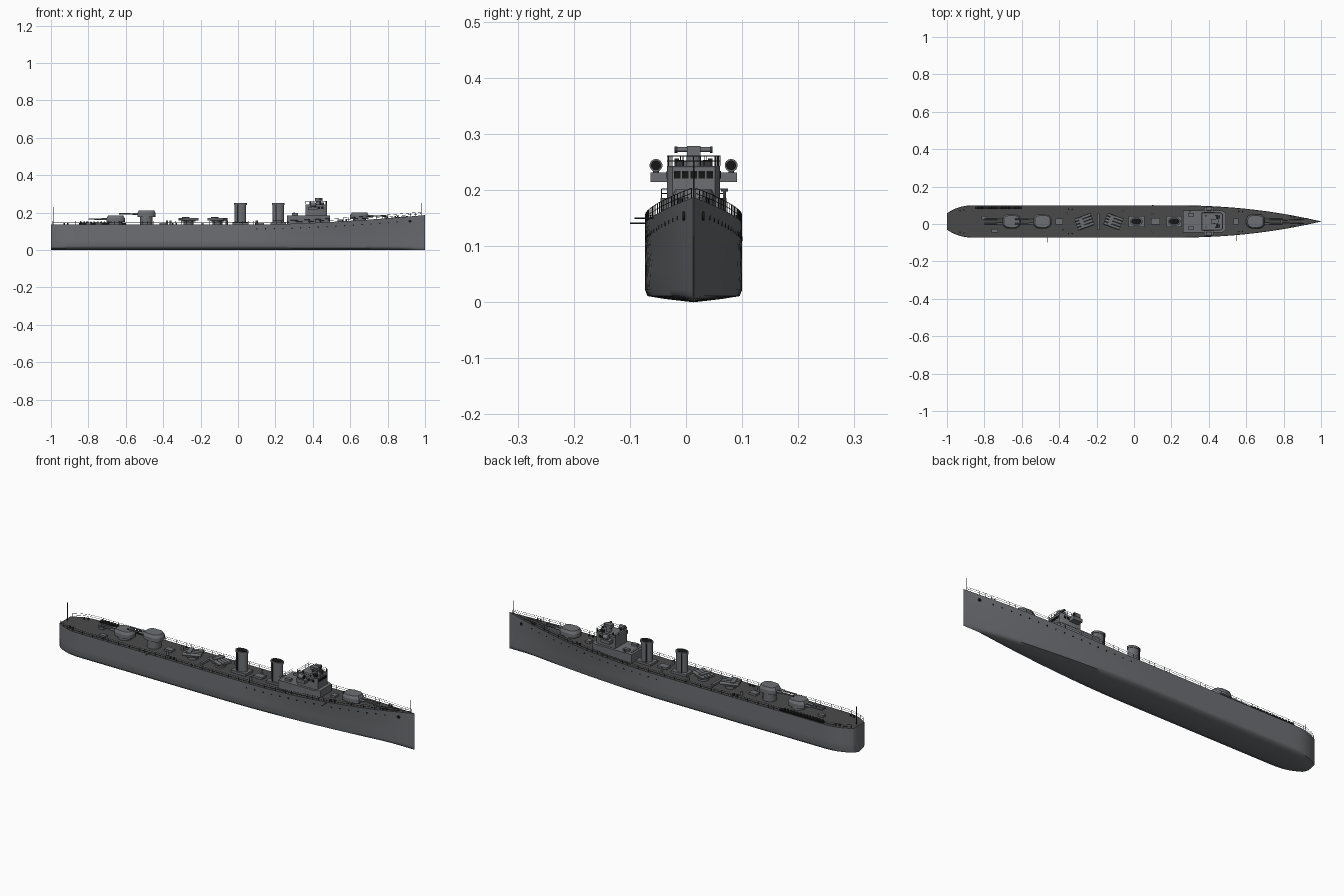
import bpy, bmesh, math
from mathutils import Matrix, Vector

if "Cube" in bpy.data.objects:
    bpy.data.objects.remove(bpy.data.objects["Cube"])

CY = 0.0135   # centreline of the ship
HALF = 0.0865  # half beam


def material(name, rgb):
    m = bpy.data.materials.new(name)
    m.use_nodes = True
    m.diffuse_color = (*rgb, 1)
    m.node_tree.nodes["Principled BSDF"].inputs["Base Color"].default_value = (*rgb, 1)
    return m


GREY = material("hull grey", (0.15, 0.157, 0.17))
DECK = material("deck grey", (0.068, 0.068, 0.068))
DARK = material("dark metal", (0.035, 0.036, 0.038))
BLACK = material("black", (0.008, 0.008, 0.008))


def finish(name, bm, mat, angle=40):
    bmesh.ops.recalc_face_normals(bm, faces=bm.faces)
    me = bpy.data.meshes.new(name)
    bm.to_mesh(me)
    bm.free()
    me.materials.append(mat)
    ob = bpy.data.objects.new(name, me)
    ob.location.y = CY
    bpy.context.collection.objects.link(ob)
    bpy.ops.object.select_all(action='DESELECT')
    ob.select_set(True)
    bpy.context.view_layer.objects.active = ob
    bpy.ops.object.shade_smooth_by_angle(angle=math.radians(angle))
    return ob


def box(name, loc, size, mat=GREY, turn=0):
    bm = bmesh.new()
    mx = Matrix.Translation(loc) @ Matrix.Rotation(turn, 4, 'Z') @ Matrix.Diagonal((*size, 1))
    bmesh.ops.create_cube(bm, size=1, matrix=mx)
    return finish(name, bm, mat)


def rods(name, segments, r, mat=DARK, sides=4):
    """Round bars between pairs of points, joined in one mesh."""
    bm = bmesh.new()
    for a, b in segments:
        a, b = Vector(a), Vector(b)
        d = b - a
        mx = Matrix.Translation((a + b) / 2) @ d.to_track_quat('Z', 'Y').to_matrix().to_4x4()
        bmesh.ops.create_cone(bm, cap_ends=True, segments=sides, radius1=r, radius2=r,
                              depth=d.length, matrix=mx)
    return finish(name, bm, mat)


def prism(name, outline, z0, z1, mat=GREY, taper=1.0, at=(0, 0)):
    bm = bmesh.new()
    lo = [bm.verts.new((at[0] + x, at[1] + y, z0)) for x, y in outline]
    hi = [bm.verts.new((at[0] + x * taper, at[1] + y * taper, z1)) for x, y in outline]
    bm.faces.new(lo)
    bm.faces.new(hi)
    n = len(lo)
    for i in range(n):
        bm.faces.new((lo[i], lo[(i + 1) % n], hi[(i + 1) % n], hi[i]))
    return finish(name, bm, mat)


def ellipse(rx, ry, n=24):
    return [(rx * math.cos(2 * math.pi * i / n), ry * math.sin(2 * math.pi * i / n)) for i in range(n)]


# Hull lines
def deck_z(x):
    return 0.137 + 0.05 * max(0, (x - 0.1) / 0.9) ** 1.6


def deck_w(x):
    if x < -0.85:
        return HALF * (1 - 0.5 * ((-0.85 - x) / 0.15) ** 2.5)
    return max(0.0008, HALF * (1 - max(0, (x - 0.2) / 0.8) ** 2.2))


def side_w(x, f):
    low = deck_w(x) if x < 0 else max(0.0008, HALF * (1 - x ** 1.8))
    return low + (deck_w(x) - low) * f ** 1.5


def hull_section(x):
    top = deck_z(x)
    half = [(0.6, 0.006), (0.95, 0.011), (1, 0.022)]
    pts = [(side_w(x, 0) * w, z) for w, z in half]
    pts += [(side_w(x, f), 0.022 + f * (top - 0.022)) for f in (0.3, 0.6, 0.85, 1)]
    return [(-y, z) for y, z in reversed(pts)] + [(0, 0)] + pts


stations = [-1 + 0.15 * (i / 8) ** 1.6 for i in range(8)] + [-0.85 + 1.85 * i / 40 for i in range(41)]

bm = bmesh.new()
rings = [[bm.verts.new((x, y, z)) for y, z in hull_section(x)] for x in stations]
for a, b in zip(rings, rings[1:]):
    for i in range(len(a) - 1):
        bm.faces.new((a[i], a[i + 1], b[i + 1], b[i]))
bm.faces.new(rings[0])
bm.faces.new(rings[-1])
finish("hull", bm, GREY, 60)

bm = bmesh.new()
edges = [[bm.verts.new((x, s * deck_w(x), deck_z(x))) for s in (-1, 1)] for x in stations]
for a, b in zip(edges, edges[1:]):
    bm.faces.new((a[0], b[0], b[1], a[1]))
finish("main_deck", bm, DECK)

# Guard rails, portholes and anchors on both sides
rail, ports, anchors = [], [], []
for s in (-1, 1):
    posts = []
    for i in range(67):
        x = -0.99 + 1.97 * i / 66
        p = Vector((x, s * (deck_w(x) - 0.001), deck_z(x)))
        posts.append((p, p + Vector((0, 0, 0.009)), p + Vector((0, 0, 0.018))))
        rail.append((p, posts[-1][2]))
    for a, b in zip(posts, posts[1:]):
        rail += [(a[1], b[1]), (a[2], b[2])]

    def side_disc(x, drop, depth):
        z = deck_z(x) - drop
        y = side_w(x, (z - 0.022) / (deck_z(x) - 0.022))
        return ((x, s * (y - 0.003), z), (x, s * (y + depth), z))
    ports += [side_disc(0.1 + 0.047 * i, 0.024, 0.0008) for i in range(17)]
    anchors.append(side_disc(0.92, 0.026, 0.003))
rods("guard_rails", rail, 0.0007)
rods("portholes", ports, 0.0038, BLACK, 10)
rods("anchors", anchors, 0.008, BLACK, 10)

# Flagstaffs and side booms
rods("flagstaffs", [((0.98, 0, 0.18), (0.98, 0, 0.252)), ((-0.985, 0, 0.13), (-0.985, 0, 0.23))], 0.0014, DARK, 6)
rods("side_booms", [((-0.46, -0.08, 0.141), (-0.46, -0.1135, 0.141)),
                    ((0.55, -0.06, 0.15), (0.55, -0.105, 0.15))], 0.0015, DARK, 6)

# Twin gun turrets
half = [(0.048, 0.02), (0.03, 0.036), (-0.02, 0.039), (-0.042, 0.028), (-0.05, 0.012)]
for name, x, z, d in (("fore", 0.65, 0.167, 1), ("upper_aft", -0.49, 0.178, -1), ("lower_aft", -0.655, 0.15, -1)):
    outline = [(d * a, b) for a, b in half] + [(d * a, -b) for a, b in reversed(half)]
    prism(name + "_gun_base", ellipse(0.034, 0.034), deck_z(x) - 0.004, z, GREY, 1, (x, 0))
    prism(name + "_gun_house", outline, z, z + 0.02, GREY, 1, (x, 0))
    prism(name + "_gun_roof", outline, z + 0.02, z + 0.034, GREY, 0.84, (x, 0))
    rods(name + "_gun_barrels", [((x + d * 0.03, y, z + 0.015), (x + d * 0.145, y, z + 0.016))
                                 for y in (-0.012, 0.012)], 0.0035, GREY, 10)
    rods(name + "_gun_sleeves", [((x + d * 0.03, y, z + 0.015), (x + d * 0.075, y, z + 0.0155))
                                 for y in (-0.012, 0.012)], 0.0055, GREY, 10)

# Torpedo mounts
for name, x, y, turn in (("aft", -0.265, -0.002, 0.35), ("fore", -0.11, 0, -0.35)):
    prism(name + "_tube_turntable", ellipse(0.026, 0.026), 0.136, 0.155, GREY, 1, (x, y))
    box(name + "_tube_cradle", (x, y, 0.156), (0.055, 0.066, 0.006), GREY, turn)
    along = Vector((math.cos(turn), math.sin(turn), 0))
    across = Vector((-along.y, along.x, 0))
    mids = [Vector((x, y, 0.165)) + across * (0.0165 * (i - 1.5)) for i in range(4)]
    rods(name + "_tubes", [(m - along * 0.046, m + along * 0.046) for m in mids], 0.0078, GREY, 12)
    box(name + "_tube_shield", Vector((x, y, 0.169)) - along * 0.015, (0.022, 0.06, 0.014), GREY, turn)

# Funnels with dark mouths, rims and steam pipes
for name, x in (("aft", 0.013), ("fore", 0.215)):
    prism(name + "_funnel", ellipse(0.031, 0.021), 0.135, 0.248, GREY, 1, (x, 0))
    prism(name + "_funnel_rim", ellipse(0.034, 0.023), 0.24, 0.251, GREY, 1, (x, 0))
    prism(name + "_funnel_mouth", ellipse(0.028, 0.017), 0.248, 0.2525, BLACK, 1, (x, 0))
    rods(name + "_steam_pipes", [((x - 0.012, s * 0.022, 0.137), (x - 0.012, s * 0.022, 0.245))
                                 for s in (-1, 1)], 0.003, DARK, 8)
    box(name + "_funnel_casing", (x, 0, 0.142), (0.085, 0.06, 0.014))

# Deckhouse and bridge
prism("deckhouse", [(0.262, -0.059), (0.47, -0.059), (0.493, -0.045), (0.493, 0.045),
                    (0.47, 0.059), (0.262, 0.059)], 0.135, 0.186)
bridge = [(0.362, -0.047), (0.462, -0.047), (0.475, -0.038), (0.475, 0.038), (0.462, 0.047), (0.362, 0.047)]
prism("bridge", bridge, 0.186, 0.24)
prism("bridge_roof", bridge, 0.24, 0.243, GREY, 1.003)
for i in range(5):
    box("front_window", (0.475, 0.0145 * (i - 2), 0.2275), (0.003, 0.0115, 0.013), BLACK)
for s in (-1, 1):
    for i in range(3):
        box("side_window", (0.415 + 0.018 * i, s * 0.047, 0.2275), (0.013, 0.003, 0.013), BLACK)
    # Bridge wings carrying searchlights
    box("bridge_wing", (0.4, s * 0.062, 0.223), (0.05, 0.03, 0.017))
    rods("searchlight_post", [((0.4, s * 0.067, 0.23), (0.4, s * 0.067, 0.238))], 0.005, GREY, 8)
    rods("searchlight", [((0.387, s * 0.067, 0.244), (0.415, s * 0.067, 0.244))], 0.0115, GREY, 14)
    rods("searchlight_lens", [((0.4145, s * 0.067, 0.244), (0.4165, s * 0.067, 0.244))], 0.009, BLACK, 14)

# Rails around the bridge roof and deckhouse roof
fence = []
for ring, z, h in ((bridge, 0.243, 0.018), ([(0.265, -0.057), (0.265, 0.057)], 0.186, 0.016)):
    for a, b in zip(ring, ring[1:] + ring[:1]):
        p, q = Vector((*a, z)), Vector((*b, z))
        for k in range(4):
            r = p.lerp(q, k / 4)
            fence.append((r, r + Vector((0, 0, h))))
        fence += [(p + Vector((0, 0, t)), q + Vector((0, 0, t))) for t in (h / 2, h)]
rods("bridge_rails", fence, 0.0008)

# Gun director with rangefinder
prism("director_pedestal", ellipse(0.013, 0.013, 16), 0.242, 0.262, GREY, 1, (0.43, 0))
box("director", (0.432, 0, 0.27), (0.04, 0.024, 0.017))
rods("rangefinder", [((0.442, -0.033, 0.272), (0.442, 0.033, 0.272))], 0.0045, GREY, 10)
rods("rangefinder_ends", [((0.442, s * 0.029, 0.272), (0.442, s * 0.034, 0.272)) for s in (-1, 1)], 0.006, DARK, 10)
for s in (-1, 1):
    box("roof_locker", (0.45, s * 0.024, 0.248), (0.018, 0.014, 0.012), DARK)
    rods("lookout_sight", [((0.385, s * 0.03, 0.242), (0.385, s * 0.03, 0.256))], 0.004, DARK, 8)
    box("deckhouse_locker", (0.305, s * 0.035, 0.191), (0.03, 0.018, 0.012))
    rods("bollards", [((x, s * deck_w(x) * 0.75, deck_z(x)), (x, s * deck_w(x) * 0.75, deck_z(x) + 0.01))
                      for x in (-0.93, -0.91, -0.35, -0.33, 0.56, 0.58, 0.84, 0.855)], 0.004, DARK, 8)

# Davit, vents and capstan
rods("davit", [((0.3, 0.055, 0.137), (0.3, 0.055, 0.2)), ((0.3, 0.049, 0.2), (0.3, 0.061, 0.2))], 0.003, GREY, 8)
rods("vents", [((x, y, 0.136), (x, y, 0.158)) for x, y in
               ((0.1, -0.052), (0.1, 0.04), (-0.06, 0.055), (-0.36, 0.045), (-0.38, -0.045))], 0.006, GREY, 10)
rods("capstan", [((0.79, 0, 0.165), (0.79, 0, 0.179))], 0.008, GREY, 12)
rods("anchor_chains", [((0.79, s * 0.006, 0.168), (0.91, s * 0.012, 0.18)) for s in (-1, 1)], 0.002)

# Lockers and hatches along the deck
for x, y, l, w in ((-0.4, 0, 0.04, 0.03), (-0.745, -0.05, 0.035, 0.02), (-0.8, 0.02, 0.03, 0.02),
                   (-0.19, 0, 0.012, 0.09), (0.115, 0, 0.05, 0.035), (0.545, 0, 0.025, 0.03)):
    box("deck_locker", (x, y, deck_z(x) + 0.004), (l, w, 0.014))

# Depth charge rail on the left quarter
box("depth_charge_rail", (-0.725, 0.074, 0.141), (0.25, 0.014, 0.008), BLACK)
rods("depth_charges", [((-0.84 + 0.018 * i, 0.068, 0.147), (-0.84 + 0.018 * i, 0.08, 0.147))
                       for i in range(13)], 0.006, DARK, 8)
